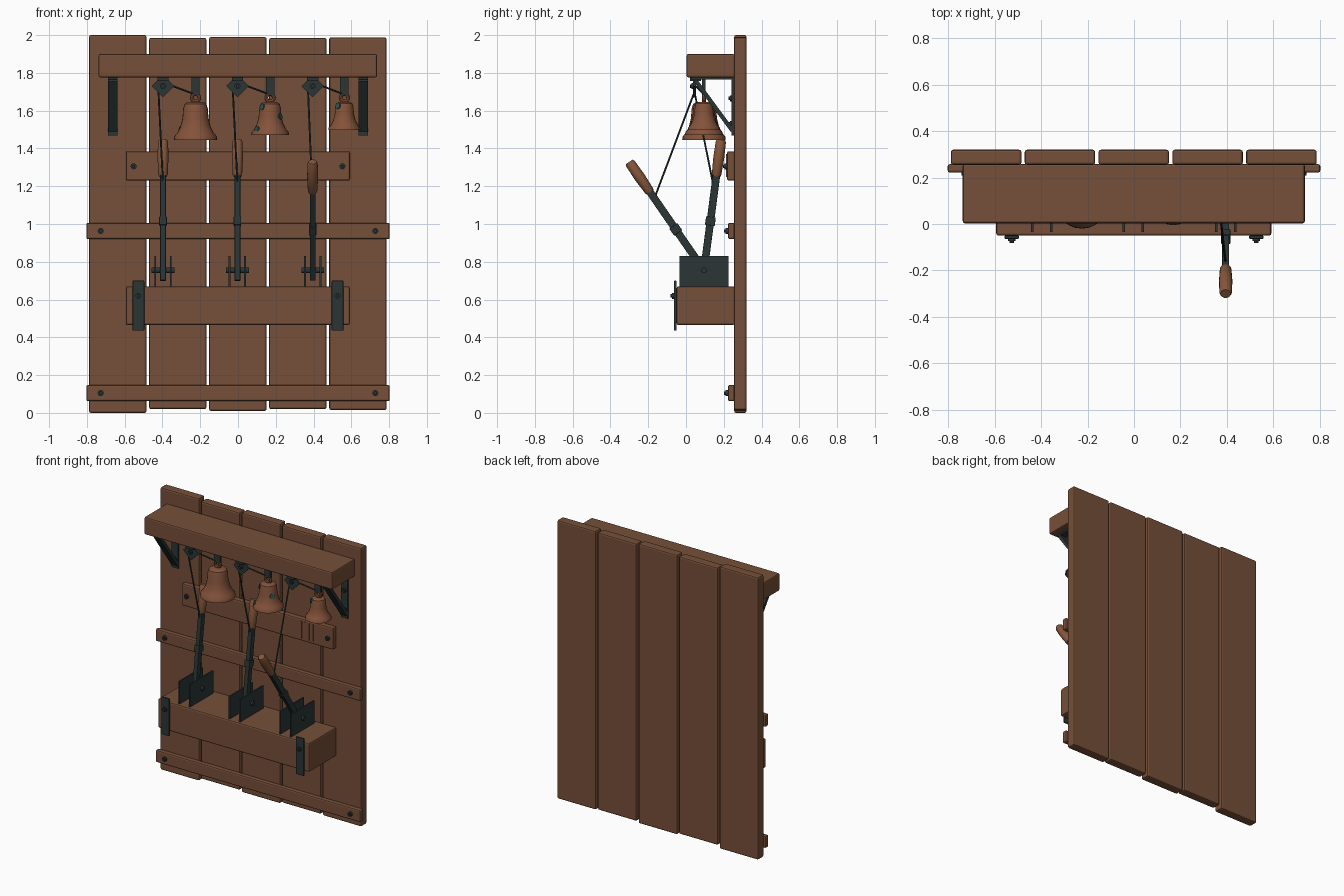
import bpy, bmesh, math
from mathutils import Vector, Matrix

if "Cube" in bpy.data.objects:
    bpy.data.objects.remove(bpy.data.objects["Cube"])


def material(name, rgb):
    m = bpy.data.materials.new(name)
    m.use_nodes = True
    m.diffuse_color = (*rgb, 1)
    m.node_tree.nodes["Principled BSDF"].inputs["Base Color"].default_value = (*rgb, 1)
    return m


WOOD = material("brown wood", (0.18, 0.078, 0.04))
GRIP = material("worn grip wood", (0.24, 0.095, 0.043))
COPPER = material("aged copper", (0.23, 0.085, 0.043))
IRON = material("dark iron", (0.024, 0.036, 0.036))
PATINA = material("green patina", (0.02, 0.1, 0.09))


def finish(name, bm, mat, smooth=False, matrix=None):
    bmesh.ops.recalc_face_normals(bm, faces=bm.faces)
    me = bpy.data.meshes.new(name)
    bm.to_mesh(me)
    bm.free()
    me.materials.append(mat)
    ob = bpy.data.objects.new(name, me)
    bpy.context.collection.objects.link(ob)
    if matrix:
        ob.matrix_world = matrix
    if smooth:
        bpy.ops.object.select_all(action='DESELECT')
        ob.select_set(True)
        bpy.context.view_layer.objects.active = ob
        bpy.ops.object.shade_smooth_by_angle(angle=math.radians(35))
    return ob


def box(name, xs, ys, zs, mat, bevel=0.0, matrix=None):
    """Box from its extents along each axis."""
    bm = bmesh.new()
    bmesh.ops.create_cube(bm, size=1)
    for v in bm.verts:
        v.co = [(r[0] + r[1]) / 2 + c * (r[1] - r[0]) for c, r in zip(v.co, (xs, ys, zs))]
    ob = finish(name, bm, mat, matrix=matrix)
    if bevel:
        mod = ob.modifiers.new("soft edges", 'BEVEL')
        mod.width, mod.segments = bevel, 2
    return ob


def rod(name, a, b, r, mat, sides=12):
    """Cylinder between two points."""
    a, b = Vector(a), Vector(b)
    bm = bmesh.new()
    bmesh.ops.create_cone(bm, cap_ends=True, segments=sides, radius1=r, radius2=r, depth=(b - a).length)
    turn = (b - a).to_track_quat('Z', 'Y').to_matrix().to_4x4()
    return finish(name, bm, mat, True, Matrix.Translation((a + b) / 2) @ turn)


def lathe(name, profile, mat, matrix, sides=24):
    """Revolve a (radius, height) profile about z."""
    bm = bmesh.new()
    vs = [bm.verts.new((r, 0, z)) for r, z in profile]
    es = [bm.edges.new(p) for p in zip(vs, vs[1:])]
    bmesh.ops.spin(bm, geom=vs + es, cent=(0, 0, 0), axis=(0, 0, 1), angle=math.tau, steps=sides)
    bmesh.ops.remove_doubles(bm, verts=bm.verts, dist=1e-5)
    return finish(name, bm, mat, True, matrix)


def bolt(name, x, y, z):
    """Round bolt head facing the front, with a smaller raised centre."""
    rod(name, (x, y, z), (x, y - 0.012, z), 0.016, IRON)
    rod(name + "_tip", (x, y, z), (x, y - 0.02, z), 0.009, IRON, 8)


# Back planks
for i, (low, high) in enumerate([(0, 2), (0.02, 1.985), (0.01, 1.99), (0.02, 1.985), (0.015, 1.988)]):
    x = -0.637 + 0.318 * i
    box("back_plank", (x - 0.152, x + 0.152), (0.255, 0.32), (low, high), WOOD, 0.01)

# Battens, label board, shelf and lever box
for z in (0.105, 0.963):
    box("batten", (-0.803, 0.803), (0.222, 0.258), (z - 0.043, z + 0.043), WOOD, 0.009)
box("label_board", (-0.594, 0.592), (0.217, 0.258), (1.23, 1.385), WOOD, 0.009)
box("top_shelf", (-0.738, 0.736), (0.003, 0.258), (1.776, 1.9), WOOD, 0.009)
box("lever_box", (-0.594, 0.592), (-0.05, 0.258), (0.465, 0.67), WOOD, 0.01)

# Tally marks on the label board
for i in range(4):
    x = 0.345 + 0.03 * i
    box("tally_mark", (x - 0.004, x + 0.004), (0.212, 0.219), (1.25, 1.37), WOOD)

# Fittings mirrored on both sides
for s in (-1, 1):
    for z in (0.105, 0.963):
        bolt("batten_bolt", s * 0.727, 0.222, z)
    bolt("board_bolt", s * 0.553, 0.217, 1.305)
    x = s * 0.527
    box("box_strap", (x - 0.031, x + 0.031), (-0.064, -0.05), (0.435, 0.7), IRON, 0.004)
    bolt("strap_bolt", x, -0.062, 0.62)
    # Shelf bracket: wall plate, top plate and diagonal brace
    x = s * 0.664
    xs = (x - 0.025, x + 0.025)
    box("bracket_wall_plate", xs, (0.242, 0.256), (1.468, 1.776), IRON)
    box("bracket_top_plate", xs, (0.03, 0.256), (1.764, 1.777), IRON)
    start, end = Vector((0, 0.05, 1.76)), Vector((0, 0.245, 1.495))
    brace = Matrix.Translation((start + end) / 2) @ Matrix.Rotation(math.atan2(0.195, 0.265), 4, 'X')
    half = (end - start).length / 2
    box("bracket_brace", xs, (-0.011, 0.011), (-half, half), IRON, matrix=brace)
    for z in (1.53, 1.665):
        bolt("bracket_bolt", x, 0.244, z)

GRIP_PROFILE = [(0, 0.5), (0.02, 0.5), (0.025, 0.51), (0.029, 0.6),
                (0.027, 0.685), (0.022, 0.697), (0, 0.697)]
BELL_PROFILE = [(0, 0), (0.042, 0), (0.058, -0.01), (0.065, -0.035), (0.069, -0.085),
                (0.08, -0.13), (0.098, -0.165), (0.113, -0.182), (0.115, -0.2), (0.104, -0.2),
                (0.085, -0.155), (0.062, -0.09), (0.055, -0.03), (0, -0.02)]
PIVOT_Y, PIVOT_Z, BELL_Y, CRANK_Y = 0.095, 0.755, 0.095, 0.045

# Three stations: lever, crank, cords and bell
for x, lean, bell_x, size in [(-0.397, -7.5, -0.225, 1), (-0.003, -7.5, 0.17, 0.87), (0.395, 34.6, 0.563, 0.74)]:
    # Side plates with a pivot pin
    for s in (-1, 1):
        px = x + s * 0.041
        box("lever_side_plate", (px - 0.005, px + 0.005), (-0.035, 0.225), (0.66, 0.83), IRON)
    rod("lever_pivot", (x - 0.06, PIVOT_Y, PIVOT_Z), (x + 0.06, PIVOT_Y, PIVOT_Z), 0.015, IRON)

    # Lever built upright about its pivot, then leaned
    pose = Matrix.Translation((x, PIVOT_Y, PIVOT_Z)) @ Matrix.Rotation(math.radians(lean), 4, 'X')
    box("lever_bar", (-0.015, 0.015), (-0.02, 0.02), (-0.055, 0.52), IRON, 0.003, pose)
    box("lever_collar", (-0.02, 0.02), (-0.026, 0.026), (0.24, 0.285), IRON, 0.004, pose)
    lathe("lever_grip", GRIP_PROFILE, GRIP, pose, 16)

    # Diamond crank on a block beneath the shelf
    crank = Matrix.Translation((x, CRANK_Y, 1.73)) @ Matrix.Rotation(math.radians(45), 4, 'Y')
    box("crank_plate", (-0.042, 0.042), (-0.007, 0.007), (-0.042, 0.042), IRON, matrix=crank)
    box("crank_block", (x - 0.03, x + 0.03), (0.02, 0.08), (1.757, 1.777), IRON)
    bolt("crank_bolt", x, CRANK_Y - 0.005, 1.73)

    # Cords from lever to crank and from crank to bell
    rod("lever_cord", pose @ Vector((0, -0.01, 0.455)), (x - 0.024, CRANK_Y, 1.7), 0.005, IRON, 8)
    rod("bell_cord", (x + 0.04, CRANK_Y, 1.735), (bell_x, BELL_Y, 1.685), 0.005, IRON, 8)

    # Bell with its hanger, crown ring and clapper
    box("bell_hanger", (bell_x - 0.022, bell_x + 0.022), (BELL_Y - 0.009, BELL_Y + 0.009), (1.68, 1.777), IRON)
    lathe("bell", [(r * size, z * size) for r, z in BELL_PROFILE], COPPER,
          Matrix.Translation((bell_x, BELL_Y, 1.645)))
    ring = [(0.02 + 0.01 * math.cos(a), 0.01 * math.sin(a)) for a in [k * math.tau / 8 for k in range(9)]]
    lathe("bell_crown_ring", ring, COPPER,
          Matrix.Translation((bell_x, BELL_Y, 1.668)) @ Matrix.Rotation(math.pi / 2, 4, 'X'), 16)
    rod("bell_clapper", (bell_x, BELL_Y, 1.63), (bell_x, BELL_Y, 1.645 - 0.19 * size), 0.012, IRON, 8)


# Patina spots lying on the bells: bell centre, radius, height, direction
for bx, r, z, angle in [(0.17, 0.053, 1.62, 220), (0.17, 0.087, 1.5, 217), (0.17, 0.06, 1.57, 330),
                        (0.563, 0.046, 1.625, 225), (-0.225, 0.085, 1.5, 160)]:
    a = math.radians(angle)
    out = Vector((math.cos(a), math.sin(a), 0.2))
    centre = Vector((bx, BELL_Y, z)) + Vector((out.x, out.y, 0)) * r
    rod("patina_spot", centre - out * 0.004, centre + out * 0.005, 0.017, PATINA, 8)
